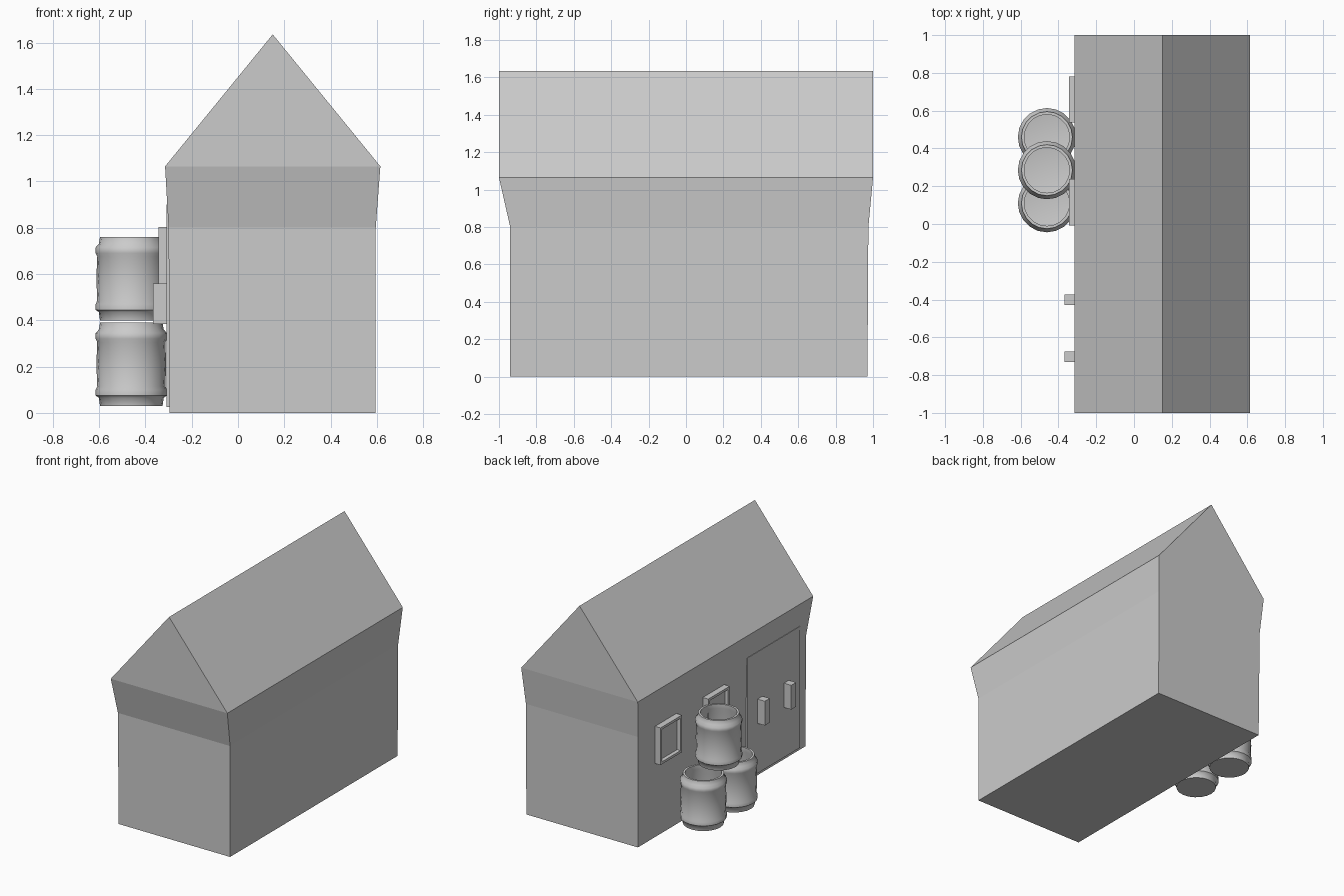
import bpy
import bmesh
import math

cube = bpy.data.objects.get("Cube")
if cube:
    bpy.data.objects.remove(cube, do_unlink=True)

grey = bpy.data.materials.new("plain grey")
grey.use_nodes = True
COLOUR = (0.6, 0.6, 0.6, 1)
grey.diffuse_color = COLOUR
grey.node_tree.nodes["Principled BSDF"].inputs["Base Color"].default_value = COLOUR


def finish(name, bm):
    bmesh.ops.recalc_face_normals(bm, faces=bm.faces)
    mesh = bpy.data.meshes.new(name)
    bm.to_mesh(mesh)
    bm.free()
    mesh.materials.append(grey)
    obj = bpy.data.objects.new(name, mesh)
    bpy.context.collection.objects.link(obj)
    return obj


def box(name, x, y, z, inset=0, depth=0):
    """Box from (min, max) ranges, with an optional recess in its -x face."""
    bm = bmesh.new()
    bmesh.ops.create_cube(bm, size=1)
    for v in bm.verts:
        v.co = [r[0] if c < 0 else r[1] for c, r in zip(v.co, (x, y, z))]
    if inset:
        bm.normal_update()
        outer = min(bm.faces, key=lambda f: f.calc_center_median().x)
        bmesh.ops.inset_region(bm, faces=[outer], thickness=inset)
        bmesh.ops.inset_region(bm, faces=[outer], thickness=0.006, depth=-depth)
    return finish(name, bm)


# House: stacked rectangular rings flaring out to the eaves, closed by a ridge
def house():
    bm = bmesh.new()
    rings = []
    for z, x0, x1, y0, y1 in ((0, -0.295, 0.595, -0.94, 0.97),
                              (0.8, -0.30, 0.595, -0.94, 0.975),
                              (1.065, -0.315, 0.615, -1, 1)):
        rings.append([bm.verts.new((x, y, z))
                      for x, y in ((x0, y0), (x1, y0), (x1, y1), (x0, y1))])
    bm.faces.new(rings[0])
    for low, high in zip(rings, rings[1:]):
        for i in range(4):
            j = (i + 1) % 4
            bm.faces.new((low[i], low[j], high[j], high[i]))
    a, b, c, d = rings[-1]
    front, back = [bm.verts.new((0.15, y, 1.635)) for y in (-1, 1)]
    for corners in ((a, b, front), (c, d, back), (b, c, back, front), (d, a, front, back)):
        bm.faces.new(corners)
    finish("house", bm)


# Barrel: open-topped lathe with a hoop near each end
def barrel(name, y, z):
    profile = ((0, 0), (0.135, 0), (0.14, 0.035), (0.154, 0.045), (0.154, 0.07),
               (0.147, 0.085), (0.151, 0.18), (0.147, 0.275), (0.154, 0.29),
               (0.154, 0.315), (0.14, 0.33), (0.135, 0.36), (0.12, 0.36),
               (0.12, 0.33), (0.132, 0.29), (0.132, 0.06), (0, 0.04))
    bm = bmesh.new()
    verts = [bm.verts.new((r, 0, h)) for r, h in profile]
    edges = [bm.edges.new(pair) for pair in zip(verts, verts[1:])]
    bmesh.ops.spin(bm, geom=verts + edges, cent=(0, 0, 0), axis=(0, 0, 1),
                   angle=math.tau, steps=20, use_merge=True)
    bmesh.ops.remove_doubles(bm, verts=bm.verts, dist=0.0005)
    obj = finish(name, bm)
    obj.location = (-0.461, y, z)
    bpy.ops.object.select_all(action="DESELECT")
    obj.select_set(True)
    bpy.context.view_layer.objects.active = obj
    bpy.ops.object.shade_smooth_by_angle(angle=math.radians(50))


house()

# Double door panel with its two handles
box("door", (-0.309, -0.28), (-0.86, -0.26), (0.025, 0.9))
for name, y in (("front_handle", -0.703), ("back_handle", -0.402)):
    box(name, (-0.367, -0.29), (y - 0.028, y + 0.028), (0.385, 0.56))

# Framed windows
for name, y in (("front_window", 0.115), ("back_window", 0.66)):
    box(name, (-0.344, -0.28), (y - 0.122, y + 0.122), (0.535, 0.803), 0.025, 0.022)

# Barrel stack
barrel("lower_front_barrel", 0.11, 0.03)
barrel("lower_back_barrel", 0.46, 0.03)
barrel("upper_barrel", 0.285, 0.4)
